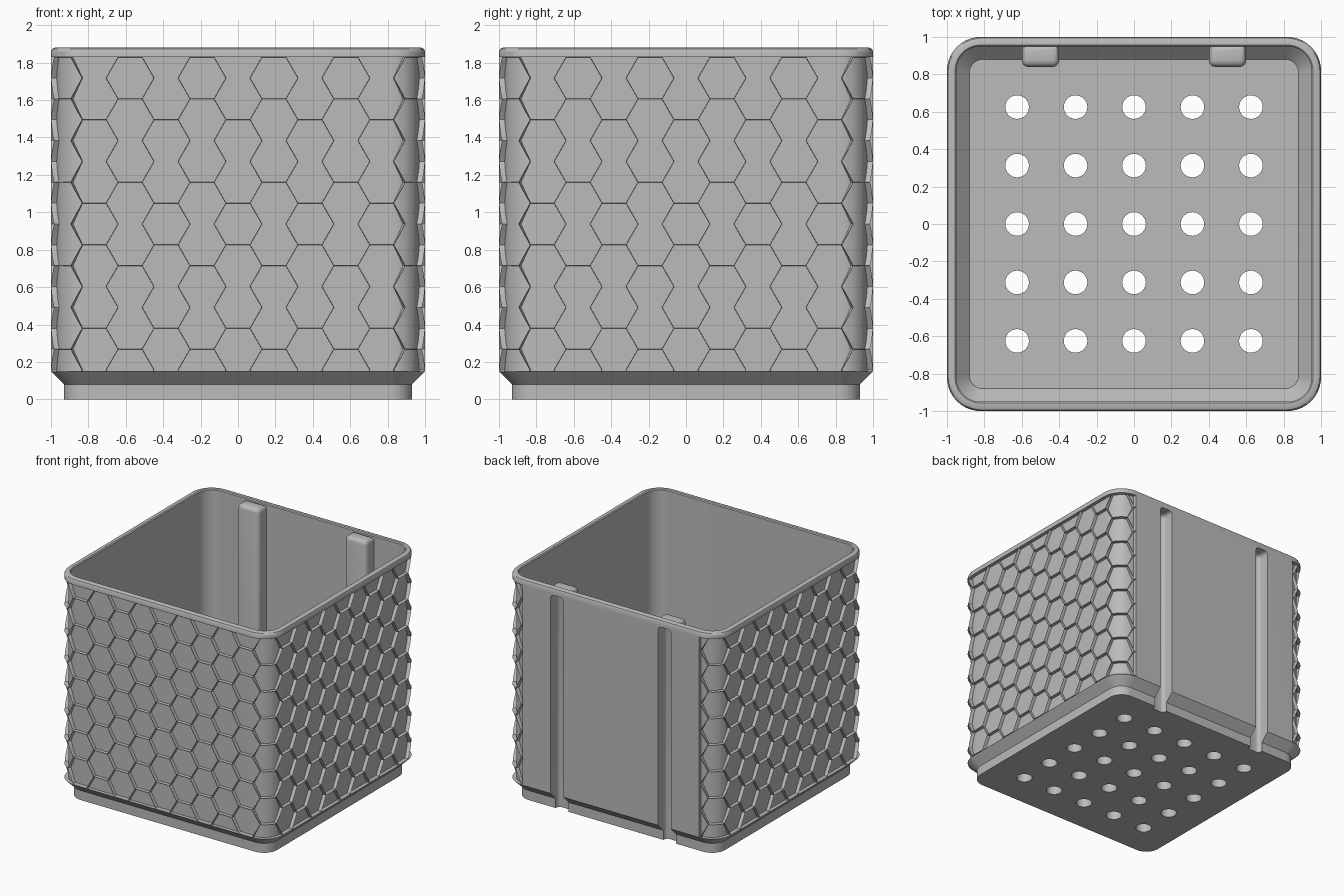
import bpy, bmesh, math
from mathutils import Matrix, Vector

if "Cube" in bpy.data.objects:
    bpy.data.objects.remove(bpy.data.objects["Cube"])

grey = bpy.data.materials.new("matte_grey")
grey.use_nodes = True
grey.diffuse_color = (0.5, 0.5, 0.5, 1)
grey.node_tree.nodes["Principled BSDF"].inputs["Base Color"].default_value = (0.5, 0.5, 0.5, 1)

R = 0.18                 # outer corner radius
FLAT = 1 - R             # half of a flat side
QUARTER = 2 * FLAT + math.pi * R / 2
STEPS = 10               # segments per corner
LOW, HIGH = 0.15, 1.83   # patterned band
DEPTH = 0.03             # cell recess


def finish(name, bm):
    mesh = bpy.data.meshes.new(name)
    bm.to_mesh(mesh)
    bm.free()
    obj = bpy.data.objects.new(name, mesh)
    bpy.context.collection.objects.link(obj)
    mesh.materials.append(grey)
    return obj


def smooth(obj):
    bpy.ops.object.select_all(action='DESELECT')
    obj.select_set(True)
    bpy.context.view_layer.objects.active = obj
    bpy.ops.object.shade_smooth_by_angle(angle=math.radians(30))


def apply_boolean(obj, tool, operation):
    tool.hide_render = True
    mod = obj.modifiers.new(operation.title(), 'BOOLEAN')
    mod.operation, mod.object, mod.solver = operation, tool, 'EXACT'
    bpy.context.view_layer.objects.active = obj
    bpy.ops.object.modifier_apply(modifier=mod.name)
    bpy.data.objects.remove(tool)


def ring(bm, half, radius, z, back):
    """Rounded square; the flat back edge may stand proud of the rest."""
    c = half - radius
    pts = []
    for k in range(4):
        sx, sy = ((1, -1), (1, 1), (-1, 1), (-1, -1))[k]
        for i in range(STEPS + 1):
            a = math.radians(-90 + 90 * k + 90 * i / STEPS)
            pts.append((sx * c + radius * math.cos(a), sy * c + radius * math.sin(a)))
        if k == 1:
            pts += [(c if back == half else FLAT, back), (-c if back == half else -FLAT, back)]
    return [bm.verts.new((x, y, z)) for x, y in pts]


def channel(name, half, profile, bevel):
    """Pair of upright prisms with rounded inner and top edges."""
    bm = bmesh.new()
    lo_y, hi_y = min(p[0] for p in profile), max(p[0] for p in profile)
    lo_z, hi_z = min(p[1] for p in profile), max(p[1] for p in profile)
    for cx in (-0.5, 0.5):
        face = bm.faces.new([bm.verts.new((cx - half, y, z)) for y, z in profile])
        new = bmesh.ops.extrude_face_region(bm, geom=[face])["geom"]
        bmesh.ops.translate(bm, vec=(2 * half, 0, 0),
                            verts=[g for g in new if isinstance(g, bmesh.types.BMVert)])
    bmesh.ops.recalc_face_normals(bm, faces=bm.faces[:])

    def rounded(edge):
        cos = [v.co for v in edge.verts]
        exposed = all(c.y < lo_y + 1e-4 or c.z > hi_z - 1e-4 for c in cos)
        hidden = all(c.y > hi_y - 1e-4 for c in cos) or all(c.z < lo_z + 1e-4 for c in cos)
        return exposed and not hidden
    bmesh.ops.bevel(bm, geom=[e for e in bm.edges if rounded(e)], offset=bevel,
                    segments=4, profile=0.5, affect='EDGES')
    return finish(name, bm)


# Pot shell: foot, flared base, recessed core, lip, inner wall and floor
CORE = 1 - DEPTH - 0.005
sections = [  # half width, corner radius, height, back offset
    (0.93, 0.12, 0, 0.93), (0.93, 0.12, 0.08, 0.93), (1, R, LOW, 1),
    (CORE, CORE - FLAT, LOW, 1), (CORE, CORE - FLAT, HIGH, 1),
    (1, R, HIGH, 1), (1, R, 1.86, 1), (0.994, R, 1.874, 0.994), (0.98, 0.16, 1.88, 0.98),
    (0.957, 0.137, 1.88, 0.957), (0.95, 0.13, 1.873, 0.95), (0.95, 0.13, 0.15, 0.95),
    (0.88, 0.07, 0.08, 0.88)]
bm = bmesh.new()
rings = [ring(bm, *s) for s in sections]
for a, b in zip(rings, rings[1:]):
    for i in range(len(a)):
        j = (i + 1) % len(a)
        bm.faces.new((a[i], a[j], b[j], b[i]))
bm.faces.new(rings[0][::-1])
bm.faces.new(rings[-1])
bmesh.ops.remove_doubles(bm, verts=bm.verts[:], dist=1e-5)
bmesh.ops.recalc_face_normals(bm, faces=bm.faces[:])
body = finish("pot_body", bm)

# Inner back ribs with hanging grooves behind them
ribs = channel("back_ribs", 0.1, [(0.84, 0.05), (0.91, 0.05), (0.91, 0.08), (0.975, 0.145),
                                  (0.975, 1.8), (0.955, 1.87), (0.84, 1.87)], 0.035)
apply_boolean(body, ribs, 'UNION')
grooves = channel("groove_cutter", 0.06, [(0.89, -0.1), (1.1, -0.1), (1.1, 1.82), (0.89, 1.82)], 0.03)
apply_boolean(body, grooves, 'DIFFERENCE')

# Drainage holes
bm = bmesh.new()
for i in range(-2, 3):
    for j in range(-2, 3):
        bmesh.ops.create_cone(bm, cap_ends=True, segments=32, radius1=0.063, radius2=0.063,
                              depth=0.4, matrix=Matrix.Translation((i * 0.3125, j * 0.3125, 0.05)))
apply_boolean(body, finish("hole_cutter", bm), 'DIFFERENCE')
smooth(body)

# Honeycomb skin: laid out flat, trimmed, then wrapped around the pot
pitch = 0.223
step = QUARTER / 10
side = step / 1.5
outline = [(1, 0), (0.5, 1), (-0.5, 1), (-1, 0), (-0.5, -1), (0.5, -1)]
bm = bmesh.new()
for col in range(-17, 18):
    for row in range(-1, 9):
        z = 0.157 + pitch * (row + (0 if col % 2 else 0.5))
        bm.faces.new([bm.verts.new((col * step + u * side, 0, z + v * pitch / 2))
                      for u, v in outline])
cells = bm.faces[:]
bmesh.ops.inset_individual(bm, faces=cells, thickness=0.012)
bmesh.ops.inset_individual(bm, faces=cells, thickness=0.001, depth=-DEPTH)
bmesh.ops.remove_doubles(bm, verts=bm.verts[:], dist=1e-4)


def cut(point, normal, trim=False):
    bmesh.ops.bisect_plane(bm, geom=bm.verts[:] + bm.edges[:] + bm.faces[:], dist=1e-5,
                           plane_co=point, plane_no=normal, clear_outer=trim)


end = 2 * QUARTER - FLAT
cut((0, 0, LOW), (0, 0, -1), True)
cut((0, 0, HIGH), (0, 0, 1), True)
cut((end, 0, 0), (1, 0, 0), True)
cut((-end, 0, 0), (-1, 0, 0), True)
for k in range(-2, 2):
    for i in range(STEPS + 1):
        cut((k * QUARTER + FLAT + R * math.pi / 2 * i / STEPS, 0, 0), (1, 0, 0))

for v in bm.verts:
    u, w = v.co.x, -v.co.y
    k = round(u / QUARTER)
    t = u - k * QUARTER
    a = max(0, abs(t) - FLAT) / R
    x = math.copysign(min(abs(t), FLAT) + (R + w) * math.sin(a), t)
    y = -(FLAT + (R + w) * math.cos(a))
    v.co = Matrix.Rotation(k * math.pi / 2, 3, 'Z') @ Vector((x, y, v.co.z))
smooth(finish("honeycomb_skin", bm))
